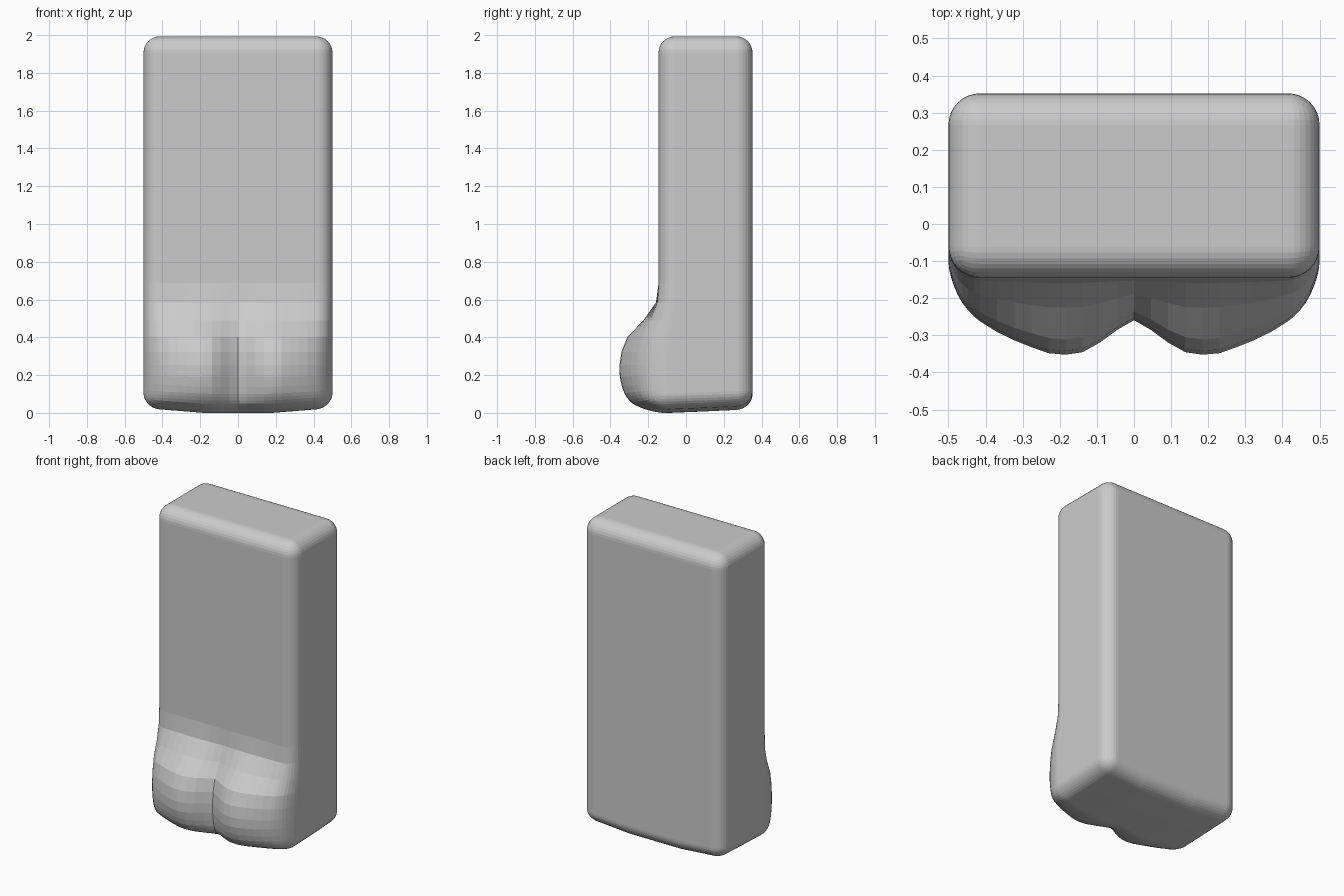
import bpy
import bmesh
import math
from mathutils import Vector

cube = bpy.data.objects.get("Cube")
if cube:
    bpy.data.objects.remove(cube, do_unlink=True)

LOW = Vector((-0.5, -0.145, 0.01))
HIGH = Vector((0.5, 0.352, 2.0))
RADIUS = 0.085
SEGMENTS = 26
BEVEL = 4          # segments of each rounded edge, per face
DEPTH = 0.21

# Depth of the cheeks over the height, and their share across the width
HEIGHT_PROFILE = [(0.01, 0.055), (0.03, 0.10), (0.06, 0.145), (0.11, 0.18),
                  (0.17, 0.202), (0.23, DEPTH), (0.3, 0.204), (0.36, 0.19),
                  (0.41, 0.165), (0.46, 0.125), (0.5, 0.077), (0.55, 0.034),
                  (0.6, 0.01), (0.66, 0)]
WIDTH_PROFILE = [(0, 0.55), (0.05, 0.69), (0.1, 0.87), (0.14, 0.97),
                 (0.18, 1), (0.23, 0.98), (0.3, 0.86), (0.36, 0.73),
                 (0.42, 0.55), (0.47, 0.37), (0.5, 0.2)]


def lookup(points, value):
    """Interpolate a profile."""
    if value <= points[0][0]:
        return points[0][1]
    for (a, fa), (b, fb) in zip(points, points[1:]):
        if value <= b:
            return fa + (fb - fa) * (value - a) / (b - a)
    return points[-1][1]


def rounded(co):
    """Map a point of the gridded unit cube to the rounded block."""
    core, offset = Vector(), Vector()
    for i in range(3):
        step = (co[i] + 1) / 2 * SEGMENTS
        t = min(max((step - BEVEL) / (SEGMENTS - 2 * BEVEL), 0), 1)
        if i == 2:
            t = t ** 1.6       # finer rows near the base
        core[i] = LOW[i] + RADIUS + t * (HIGH[i] - LOW[i] - 2 * RADIUS)
        outside = max(BEVEL - step, step - SEGMENTS + BEVEL, 0) / BEVEL
        offset[i] = math.copysign(math.tan(outside * math.pi / 4), co[i])
    return core + offset.normalized() * RADIUS


def add_cheeks(p):
    """Swell the lower front into two cheeks with a groove between."""
    front = min(max((0.1 - p.y) / 0.16, 0), 1)
    push = lookup(HEIGHT_PROFILE, p.z) * lookup(WIDTH_PROFILE, abs(p.x))
    base = max(1 - p.z / 0.3, 0)
    lift = 0.02 * (p.y + 0.1) / 0.4 + 0.025 * max(abs(p.x) - 0.18, 0) / 0.3
    return Vector((p.x, p.y - push * front, p.z + base * (lift - 0.005)))


# Block with cheeks
bm = bmesh.new()
bmesh.ops.create_cube(bm, size=2)
bmesh.ops.subdivide_edges(bm, edges=bm.edges[:], cuts=SEGMENTS - 1,
                          use_grid_fill=True)
for v in bm.verts:
    v.co = add_cheeks(rounded(v.co))
bottom = min(v.co.z for v in bm.verts)
bmesh.ops.translate(bm, verts=bm.verts[:], vec=(0, 0, -bottom))
bmesh.ops.recalc_face_normals(bm, faces=bm.faces[:])

mesh = bpy.data.meshes.new("block_body")
bm.to_mesh(mesh)
bm.free()
body = bpy.data.objects.new("block_body", mesh)
bpy.context.collection.objects.link(body)

# Plain grey
grey = bpy.data.materials.new("light_grey")
grey.use_nodes = True
colour = (0.6, 0.6, 0.6, 1)
grey.diffuse_color = colour
grey.node_tree.nodes["Principled BSDF"].inputs["Base Color"].default_value = colour
mesh.materials.append(grey)
